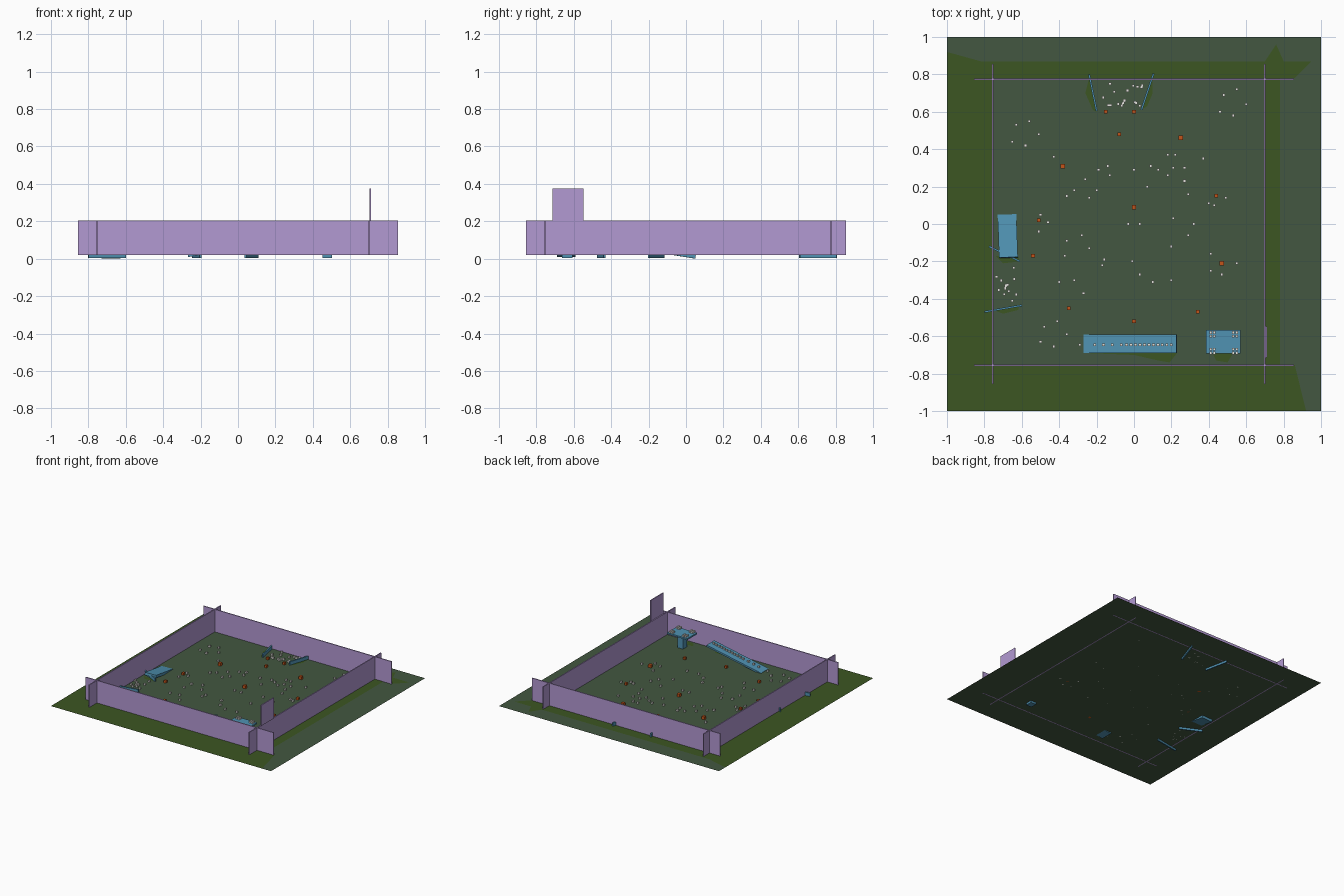
import bpy
import bmesh
import math
import random
from mathutils import Matrix, Vector

if "Cube" in bpy.data.objects:
    bpy.data.objects.remove(bpy.data.objects["Cube"], do_unlink=True)

GROUND = 0.02
random.seed(4)


def material(name, rgb):
    mat = bpy.data.materials.new(name)
    mat.use_nodes = True
    mat.diffuse_color = (*rgb, 1)
    mat.node_tree.nodes["Principled BSDF"].inputs["Base Color"].default_value = (*rgb, 1)
    return mat


slate = material("slate green", (.056, .095, .052))
olive = material("olive green", (.045, .094, .016))
purple = material("lilac wall", (.45, .32, .65))
blue = material("steel blue", (.08, .29, .45))
white = material("off white", (.8, .8, .75))
orange = material("burnt orange", (.55, .09, .01))


def finish(name, bm, mat):
    mesh = bpy.data.meshes.new(name)
    bm.to_mesh(mesh)
    bm.free()
    mesh.materials.append(mat)
    obj = bpy.data.objects.new(name, mesh)
    bpy.context.collection.objects.link(obj)
    return obj


def add_box(bm, center, size, rotation=None):
    matrix = Matrix.Translation(center)
    if rotation:
        matrix = matrix @ rotation
    bmesh.ops.create_cube(bm, size=1, matrix=matrix @ Matrix.Diagonal((*size, 1)))


def box(name, center, size, mat, rotation=None):
    bm = bmesh.new()
    add_box(bm, center, size, rotation)
    return finish(name, bm, mat)


def patch(name, points, mat, z):
    bm = bmesh.new()
    face = bm.faces.new([bm.verts.new((x, y, z)) for x, y in points])
    face.normal_update()
    if face.normal.z < 0:
        face.normal_flip()
    return finish(name, bm, mat)


def barrier(name, start, end, low, high, thick, mat):
    """Upright slab standing between two plan points."""
    a, b = Vector(start), Vector(end)
    mid, span = (a + b) / 2, b - a
    turn = Matrix.Rotation(math.atan2(span.y, span.x), 4, "Z")
    return box(name, (mid.x, mid.y, (low + high) / 2),
               (span.length, thick, high - low), mat, turn)


# Ground sheet with painted olive areas
patch("ground", [(-1, -1), (1, -1), (1, 1), (-1, 1)], slate, GROUND)
areas = {
    "left_and_front_grass": [(-1, -1), (.92, -1), (.86, -.755), (-.755, -.755),
                             (-.755, .87), (-.82, .87), (-1, .92)],
    "back_grass": [(-.755, .78), (.86, .78), (.95, .87), (.8, .87),
                   (.76, .96), (.7, .87), (-.755, .87)],
    "right_grass": [(.7, -.755), (.78, -.755), (.78, .78), (.7, .78)],
    "ramp_grass": [(-.26, -.69), (.23, -.69), (.19, -.74), (.13, -.73), (0, -.7)],
    "side_ramp_grass": [(-.74, -.17), (-.62, -.17), (-.61, -.2), (-.7, -.21)],
    "table_grass": [(.42, -.69), (.53, -.69), (.5, -.74), (.44, -.73)],
    "goal_grass_left": [(-.24, .78), (-.2, .6), (-.22, .61), (-.26, .7)],
    "goal_grass_right": [(.1, .78), (.04, .61), (.07, .63), (.1, .7)],
    "pen_grass": [(-.75, -.46), (-.61, -.43), (-.62, -.46), (-.7, -.48)],
}
for name, points in areas.items():
    patch(name, points, olive, GROUND + .0008)

# Four crossing boundary walls and the raised panel
for name, start, end in (
        ("back_wall", (-.855, .775), (.855, .775)),
        ("front_wall", (-.855, -.755), (.855, -.755)),
        ("right_wall", (-.755, -.855), (-.755, .855)),
        ("left_wall", (.7, -.855), (.7, .855))):
    barrier(name, start, end, GROUND - .0005, .205, .008, purple)
barrier("raised_panel", (.708, -.715), (.708, -.548), .205, .375, .008, purple)

# Low blue guide walls at the two pens
for name, start, end in (
        ("back_guide_a", (-.24, .8), (-.2, .605)),
        ("back_guide_b", (.105, .805), (.04, .61)),
        ("side_guide_a", (-.8, -.47), (-.6, -.435)),
        ("side_guide_b", (-.775, -.12), (-.61, -.2))):
    barrier(name, start, end, .004, .048, .01, blue)

# Long ramp climbing to the table
tilt = math.atan2(.1, .5)
box("long_ramp", (-.02, -.64, .065), (.505, .1, .014), blue,
    Matrix.Rotation(-tilt, 4, "Y"))

# Short ramp by the side pen
box("side_ramp", (-.675, -.065, .03), (.1, .232, .022), blue,
    Matrix.Rotation(math.radians(2), 4, "Z") @ Matrix.Rotation(-.16, 4, "X"))

# Table on a post
box("table_top", (.478, -.63, .134), (.185, .125, .012), blue)
box("table_post", (.478, -.635, .067), (.05, .055, .126), blue)

# White pellets
PELLET = .014
bm = bmesh.new()


def pellet(x, y, floor=GROUND):
    add_box(bm, (x, y, floor + PELLET / 2), (PELLET, PELLET, PELLET))


field = [
    (-.63, .53), (-.56, .55), (-.65, .44), (-.58, .42), (-.51, .48), (-.43, .36),
    (-.19, .29), (-.14, .31), (-.26, .24), (-.13, .26), (-.36, .15), (-.32, .18),
    (-.24, .14), (-.2, .18), (0, .29), (.09, .31), (.18, .37), (.22, .37),
    (.37, .35), (.13, .29), (.21, .3), (.27, .3), (.18, .26), (.27, .23),
    (.29, .16), (.07, .2), (.4, .11), (.49, .14), (.43, .1), (.21, .03),
    (.32, 0), (.2, -.12), (.29, -.06), (.03, 0), (-.03, 0), (-.36, -.09),
    (-.28, -.06), (-.24, -.13), (-.37, -.17), (-.16, -.19), (-.17, -.22),
    (-.32, -.3), (-.4, -.31), (-.27, -.37), (-.01, -.2), (.03, -.27), (.1, -.31),
    (.2, -.3), (.41, -.16), (.55, -.21), (.41, -.25), (.47, -.27), (.48, .69),
    (.55, .72), (.6, .64), (.46, .6), (.53, .58), (-.48, -.55), (-.41, -.52),
    (-.5, -.63), (-.36, -.59), (-.5, .05), (-.46, .01), (-.51, -.04)]
for x, y in field:
    pellet(x, y)
for i in range(18):
    pellet(random.uniform(-.18, .06), random.uniform(.62, .76))
for i in range(12):
    pellet(random.uniform(-.74, -.63), random.uniform(-.42, -.2))
# Row along the ramp, denser near the top
for x in [-.21 + .047 * i for i in range(4)] + [-.04 + .024 * i for i in range(11)]:
    pellet(x, -.645, .07 + (x + .02) * .2)
pellet(-.29, -.645)
pellet(-.43, -.655)
# Blocks of pellets on the table corners
for x in (.41, .53):
    for y in (-.68, -.59):
        for i in range(2):
            for j in range(2):
                pellet(x + .02 * i, y + .02 * (j - .5), .14)
finish("pellets", bm, white)

# Orange markers
bm = bmesh.new()
large = [(-.38, .31), (0, .09), (.25, .46), (.47, -.21)]
small = [(-.15, .6), (0, .6), (-.08, .48), (.44, .15), (-.51, .02),
         (-.54, -.17), (-.35, -.45), (.34, -.47), (0, -.52)]
for spots, size in ((large, .024), (small, .019)):
    for x, y in spots:
        add_box(bm, (x, y, GROUND + size / 2), (size, size, size))
finish("markers", bm, orange)
